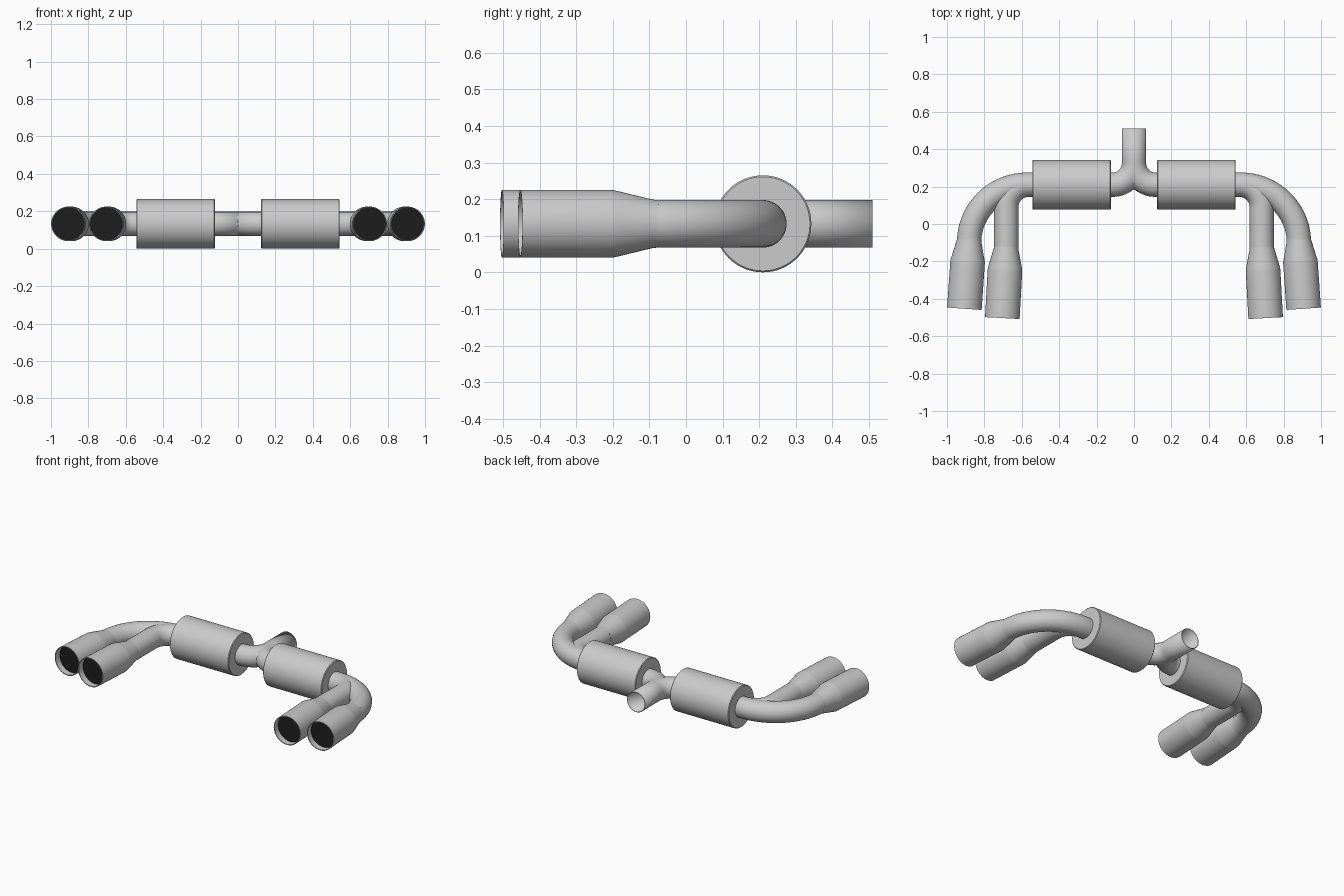
import bpy, bmesh, math
from mathutils import Vector

if "Cube" in bpy.data.objects:
    bpy.data.objects.remove(bpy.data.objects["Cube"])

ZC, YC, R = 0.1325, 0.21, 0.065      # axis height, muffler axis y, pipe radius


def material(name, c):
    m = bpy.data.materials.new(name)
    m.diffuse_color = (c, c, c, 1)
    m.use_nodes = True
    m.node_tree.nodes["Principled BSDF"].inputs["Base Color"].default_value = m.diffuse_color
    return m


STEEL = material("brushed steel", 0.6)
DARK = material("dark tip interior", 0.012)


def sweep(name, rings, caps=(True, True), dark_end=False, seg=48):
    """Skin circles given as (x, y, radius, direction angle in the xy plane)."""
    bm = bmesh.new()
    loops = []
    for x, y, r, a in rings:
        side = Vector((-math.sin(a), math.cos(a), 0))
        loops.append([bm.verts.new(Vector((x, y, ZC)) + side * r * math.cos(t)
                                   + Vector((0, 0, r * math.sin(t))))
                      for t in (2 * math.pi * i / seg for i in range(seg))])
    for a, b in zip(loops, loops[1:]):
        for i in range(seg):
            j = (i + 1) % seg
            bm.faces.new((a[i], a[j], b[j], b[i]))
    if caps[0]:
        bm.faces.new(loops[0])
    if caps[1]:
        f = bm.faces.new(loops[-1])
        f.material_index = 1 if dark_end else 0
    bmesh.ops.recalc_face_normals(bm, faces=bm.faces)
    me = bpy.data.meshes.new(name)
    bm.to_mesh(me)
    bm.free()
    me.materials.append(STEEL)
    if dark_end:
        me.materials.append(DARK)
    ob = bpy.data.objects.new(name, me)
    bpy.context.collection.objects.link(ob)
    bpy.ops.object.select_all(action='DESELECT')
    ob.select_set(True)
    bpy.context.view_layer.objects.active = ob
    bpy.ops.object.shade_smooth_by_angle(angle=math.radians(35))
    ob.modifiers.new("mirror", 'MIRROR')
    return ob


def bend(x0, rad, deg, n=24):
    """Rings turning from +x towards -y."""
    return [(x0 + rad * math.sin(a), YC - rad * (1 - math.cos(a)), R, -a)
            for a in (math.radians(deg) * i / n for i in range(n + 1))]


def tip(name, start, end, taper):
    """Flared tailpipe tip with a thin rim and a recessed dark interior."""
    s, e = Vector(start), Vector(end)
    d = (e - s).normalized()
    length, ang = (e - s).length, math.atan2(d.y, d.x)
    big, wall, depth = 0.0925, 0.005, 0.04
    prof = [(-0.01, R), (0, R), (0.012, R + 0.001), (taper - 0.012, big - 0.001),
            (taper, big), (length, big), (length, big - wall),
            (length - depth, big - wall)]
    return sweep(name, [((s + d * t).x, (s + d * t).y, r, ang) for t, r in prof],
                 dark_end=True)


# mufflers with slightly eased rims
x0, x1, mr, b = 0.123, 0.544, 0.1325, 0.004
sweep("muffler", [(x0, YC, mr - b, 0), (x0 + b, YC, mr, 0),
                  (x1 - b, YC, mr, 0), (x1, YC, mr - b, 0)], seg=64)

# inlet pipe splitting into two branches; halves trimmed at the centre
br = 0.115
path = [(0, 0.51, R, -math.pi / 2), (0, YC + br + 0.02, R, -math.pi / 2)]
for i in range(17):
    a = math.pi / 2 * i / 16
    path.append((br - br * math.cos(a), YC + br - br * math.sin(a), R, a - math.pi / 2))
path.append((0.14, YC, R, 0))
split = sweep("inlet_split_pipe", path, caps=(False, False))
split.modifiers["mirror"].use_bisect_axis[0] = True
sol = split.modifiers.new("wall", 'SOLIDIFY')
sol.thickness = 0.004
sol.offset = -1

# outer tailpipe: wide sweep
sweep("outer_tailpipe", [(0.53, YC, R, 0)] + bend(0.572, 0.31, 86))
tip("outer_tip", (0.881, -0.078), (0.907, -0.453), 0.13)

# inner tailpipe: tight bend then straight run
sweep("inner_tailpipe", [(0.53, YC, R, 0)] + bend(0.563, 0.12, 90)
      + [(0.683, -0.12, R, -math.pi / 2)])
tip("inner_tip", (0.683, -0.12), (0.704, -0.503), 0.13)
